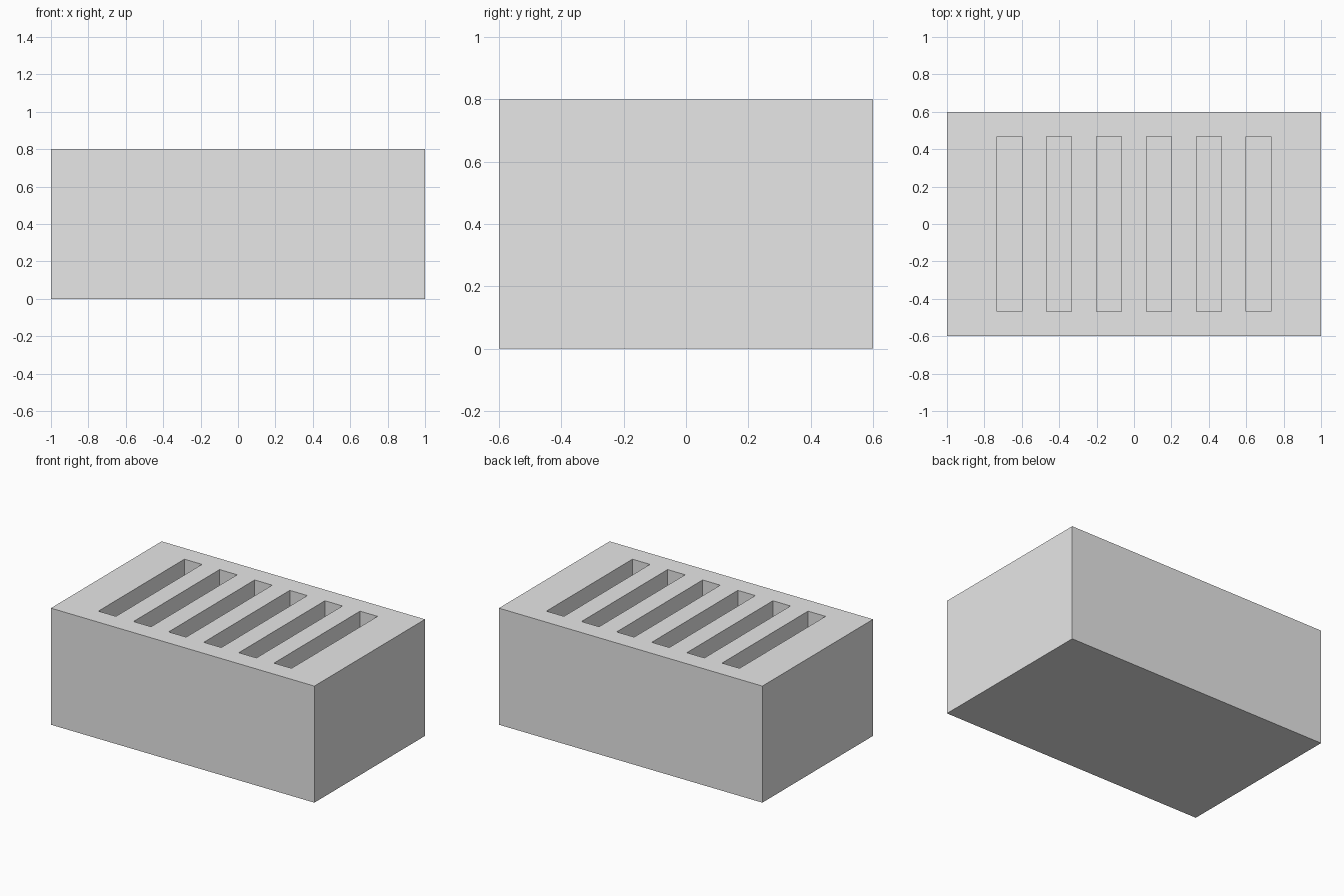
import bpy
import bmesh
from mathutils import Matrix, Vector

cube = bpy.data.objects.get("Cube")
if cube:
    bpy.data.objects.remove(cube, do_unlink=True)

UNIT = 2 / 15
HEIGHT = 6 * UNIT
SLOT_DEPTH = 4 * UNIT

grey = bpy.data.materials.new("light_grey")
grey.use_nodes = True
colour = (0.8, 0.8, 0.8, 1)
grey.diffuse_color = colour
grey.node_tree.nodes["Principled BSDF"].inputs["Base Color"].default_value = colour


def add_box(bm, centre, size):
    matrix = Matrix.Translation(centre) @ Matrix.Diagonal((*size, 1))
    bmesh.ops.create_cube(bm, size=1, matrix=matrix)


def make_object(name, bm):
    mesh = bpy.data.meshes.new(name)
    bm.to_mesh(mesh)
    bm.free()
    mesh.materials.append(grey)
    obj = bpy.data.objects.new(name, mesh)
    bpy.context.collection.objects.link(obj)
    return obj


# Solid block
bm = bmesh.new()
add_box(bm, Vector((0, 0, HEIGHT / 2)), (15 * UNIT, 9 * UNIT, HEIGHT))
block = make_object("slotted_block", bm)

# Six evenly spaced slot cutters, open at the top
bm = bmesh.new()
for i in range(6):
    x = (2 * i - 5) * UNIT
    add_box(bm, Vector((x, 0, HEIGHT)), (UNIT, 7 * UNIT, 2 * SLOT_DEPTH))
cutter = make_object("slot_cutter", bm)
cutter.hide_render = True
cutter.hide_viewport = True
cutter.display_type = 'WIRE'

cut = block.modifiers.new("slots", 'BOOLEAN')
cut.operation = 'DIFFERENCE'
cut.solver = 'EXACT'
cut.object = cutter
